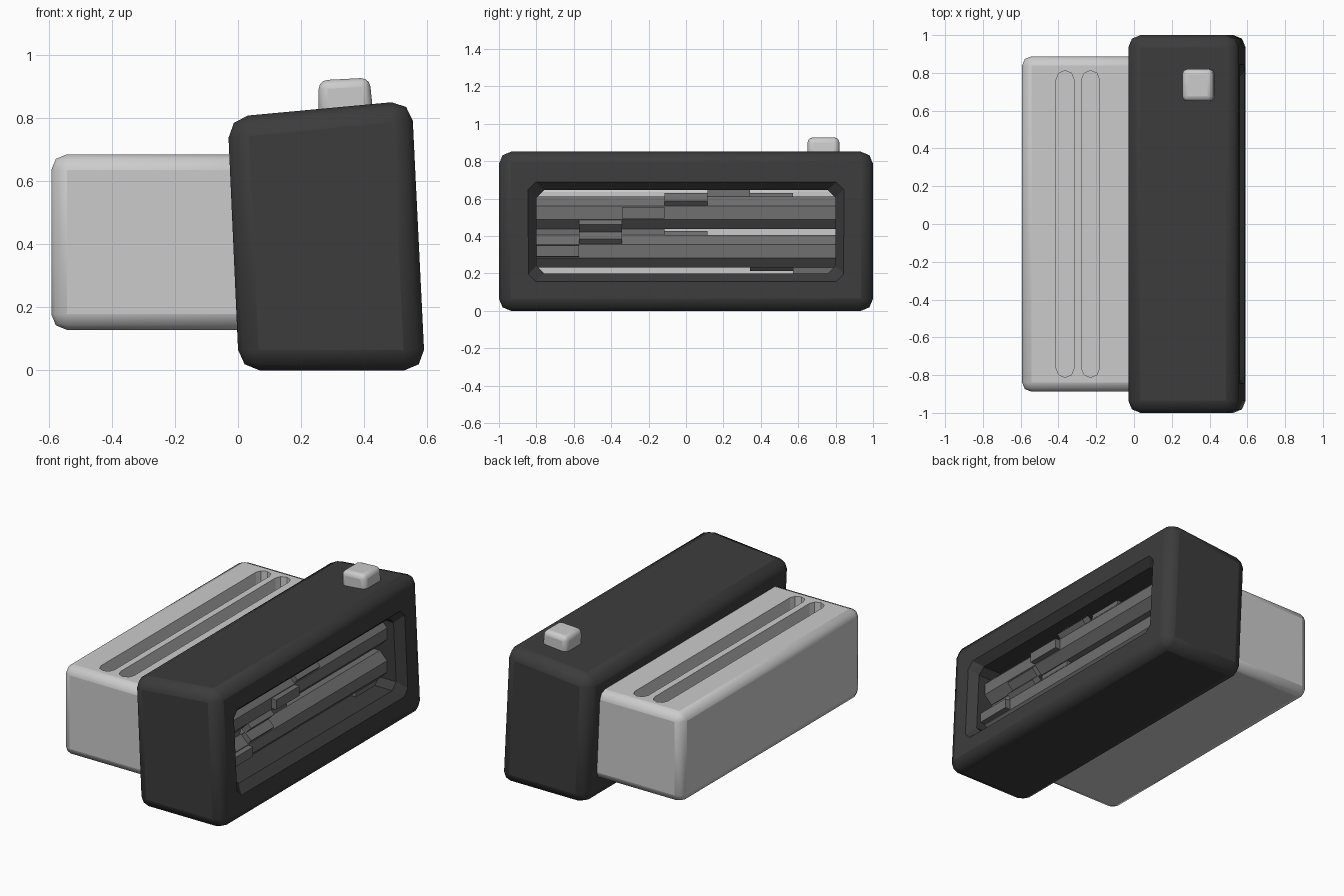
import bpy, bmesh
from math import cos, sin, pi, radians
from mathutils import Vector, Matrix

if "Cube" in bpy.data.objects:
    bpy.data.objects.remove(bpy.data.objects["Cube"])


def material(name, v):
    m = bpy.data.materials.new(name)
    m.diffuse_color = (v, v, v, 1)
    m.use_nodes = True
    m.node_tree.nodes["Principled BSDF"].inputs["Base Color"].default_value = m.diffuse_color
    return m


dark = material("dark_plastic", 0.045)
mid = material("roller_grey", 0.16)


def loft(name, rings, mat=None):
    """Closed solid through a list of equally long vertex rings."""
    bm = bmesh.new()
    loops = [[bm.verts.new(p) for p in ring] for ring in rings]
    n = len(loops[0])
    for a, b in zip(loops, loops[1:]):
        for i in range(n):
            bm.faces.new((a[i], a[(i + 1) % n], b[(i + 1) % n], b[i]))
    bm.faces.new(loops[0])
    bm.faces.new(loops[-1])
    bmesh.ops.recalc_face_normals(bm, faces=bm.faces)
    me = bpy.data.meshes.new(name)
    bm.to_mesh(me)
    bm.free()
    ob = bpy.data.objects.new(name, me)
    bpy.context.collection.objects.link(ob)
    if mat:
        me.materials.append(mat)
    return ob


def prism(name, profile, y0, y1, mat=None):
    return loft(name, [[(x, y, z) for x, z in profile] for y in (y0, y1)], mat)


def bevel(ob, width, segments=2):
    m = ob.modifiers.new("bevel", 'BEVEL')
    m.width, m.segments = width, segments
    m.limit_method = 'ANGLE'


def cut(ob, cutter):
    m = ob.modifiers.new("cut", 'BOOLEAN')
    m.operation, m.solver, m.object = 'DIFFERENCE', 'EXACT', cutter
    cutter.hide_render = True
    cutter.hide_set(True)


def smooth(ob):
    bpy.ops.object.select_all(action='DESELECT')
    ob.select_set(True)
    bpy.context.view_layer.objects.active = ob
    bpy.ops.object.shade_smooth_by_angle(angle=radians(25))


# Leaning dark housing
housing = prism("housing", [(0.003, 0), (0.594, 0), (0.552, 0.857), (-0.033, 0.803)], -1, 1, dark)
bevel(housing, 0.065)


# Window through the housing, with a flared rim that follows the leaning face
def window_ring(x, grow, lean):
    hy, hz, c = 0.80 + grow, 0.222 + grow, 0.04
    pts = [(hy, hz - c), (hy - c, hz), (c - hy, hz), (-hy, hz - c),
           (-hy, c - hz), (c - hy, -hz), (hy - c, -hz), (hy, c - hz)]
    return [(x - lean * z, y, 0.423 + z) for y, z in pts]


window = loft("window_cutter", [window_ring(0.08, 0, 0), window_ring(0.525, 0, 0.05),
                                window_ring(0.575, 0.045, 0.05), window_ring(0.7, 0.045, 0.05)])
cut(housing, window)

# Light rear box with two long vent slots
box = prism("rear_box", [(-0.593, 0.128), (0.12, 0.128), (0.12, 0.686), (-0.593, 0.686)], -0.888, 0.888)
bevel(box, 0.05)
for i, x in enumerate((-0.365, -0.23)):
    r, e = 0.047, 0.765
    ring = [(x + r * cos(k * pi / 4), e + r * sin(k * pi / 4)) for k in range(5)]
    ring += [(2 * x - px, -py) for px, py in ring]
    slot = loft(f"slot_cutter_{i + 1}", [[(px, py, z) for px, py in ring] for z in (0.58, 0.75)])
    cut(box, slot)

# Tilted push button
bx, bz, a = 0.34, 0.865, radians(3)
corners = [(-0.087, -0.06), (0.087, -0.06), (0.081, 0.06), (-0.081, 0.06)]
button = prism("button", [(bx + u * cos(a) - v * sin(a), bz + u * sin(a) + v * cos(a))
                          for u, v in corners], 0.65, 0.82)
bevel(button, 0.028, 3)

for ob in (housing, box, button):
    smooth(ob)

# Two octagonal rollers with stepped spiral bars
RX, SEG = 0.385, 1.6 / 7
for label, rz, start in (("upper", 0.525, -90), ("lower", 0.32, 0)):
    octagon = [(RX + 0.094 * cos((k + .5) * pi / 4), rz + 0.094 * sin((k + .5) * pi / 4)) for k in range(8)]
    prism(f"{label}_roller", octagon, -0.82, 0.82, mid)
    for i in range(7):
        t = radians(start + 45 * i)
        c, s = cos(t), sin(t)
        bar = [(RX + u * c - v * s, rz + u * s + v * c)
               for u, v in ((0.06, -0.033), (0.12, -0.03), (0.12, 0.03), (0.06, 0.033))]
        y = -0.8 + SEG * i
        prism(f"{label}_bar_{i + 1}", bar, y, y + SEG, mid)
